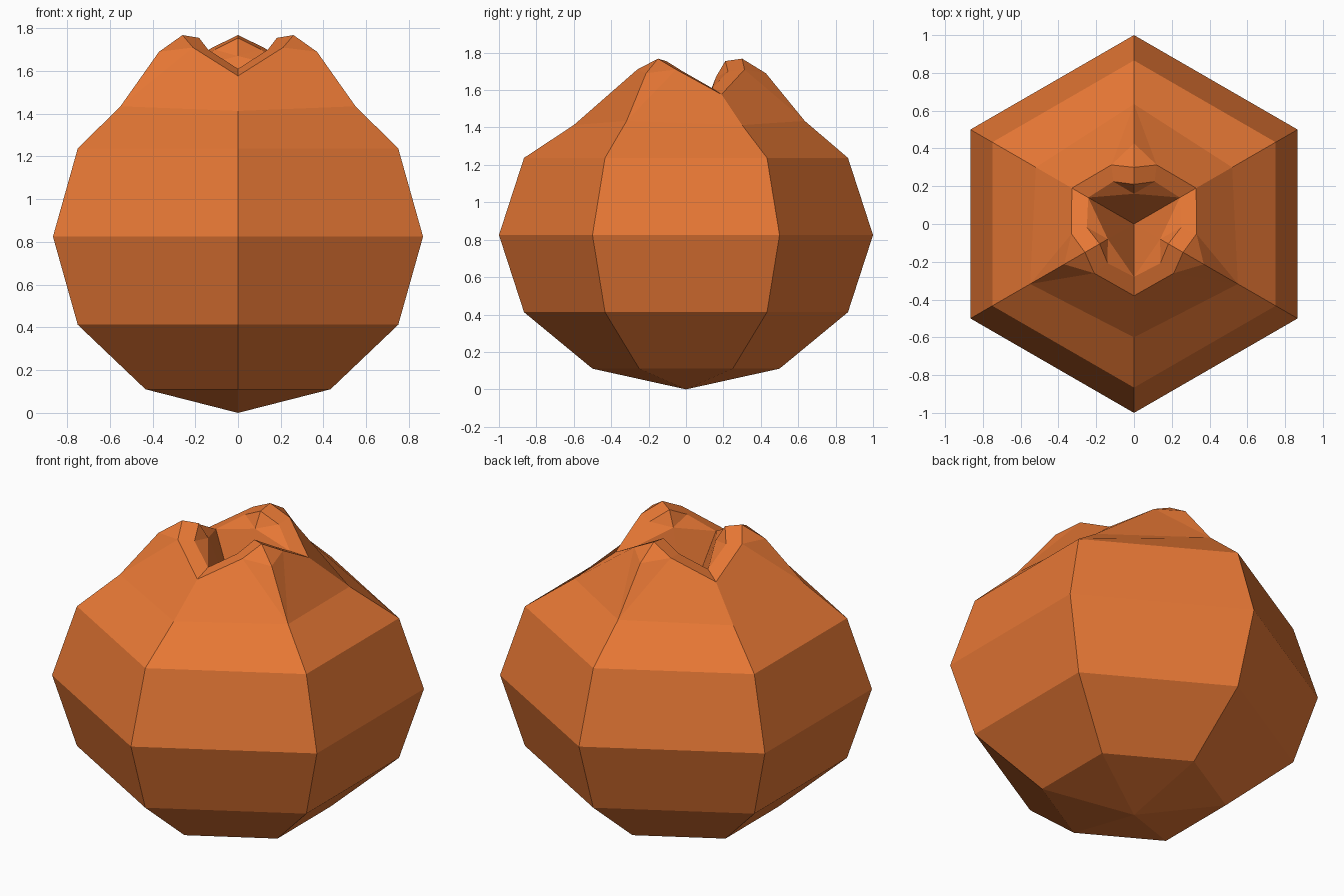
import bpy, bmesh, math

if "Cube" in bpy.data.objects:
    bpy.data.objects.remove(bpy.data.objects["Cube"])

orange = bpy.data.materials.new("burnt orange")
orange.diffuse_color = (0.79, 0.185, 0.035, 1)
orange.use_nodes = True
orange.node_tree.nodes["Principled BSDF"].inputs["Base Color"].default_value = orange.diffuse_color

bm = bmesh.new()

def pt(deg, r, z):
    a = math.radians(deg)
    return bm.verts.new((r * math.cos(a), r * math.sin(a), z))

# Six-sided rounded body: lower pole and four latitude rings
H = 0.825
base = bm.verts.new((0, 0, 0))
rings = []
for lat in (-60, -30, 0, 30):
    a = math.radians(lat)
    rings.append([pt(-90 + 60 * i, math.cos(a), H + H * math.sin(a)) for i in range(6)])
for i in range(6):
    j = (i + 1) % 6
    bm.faces.new((base, rings[0][j], rings[0][i]))
    for lo, hi in zip(rings, rings[1:]):
        bm.faces.new((lo[i], lo[j], hi[j], hi[i]))
shoulder = rings[-1]

# Gathered mouth: three notches (even corners) and three raised lobes (odd corners)
notch_profile = ((0.60, 1.413), (0.38, 1.577), (0.28, 1.61))
lobe_profile = ((0.635, 1.435), (0.427, 1.69), (0.30, 1.768), (0.21, 1.755), (0.16, 1.67))
cols = [[pt(-90 + 60 * i, r, z) for r, z in (lobe_profile if i % 2 else notch_profile)]
        for i in range(6)]
pole = bm.verts.new((0, 0, 1.25))

for i in range(6):
    j = (i + 1) % 6
    n, l = (cols[j], cols[i]) if i % 2 else (cols[i], cols[j])
    sn, sl = (shoulder[j], shoulder[i]) if i % 2 else (shoulder[i], shoulder[j])
    turn = 1 if i % 2 else -1
    lobe_deg = -90 + 60 * (i if i % 2 else i + 1)
    outer = pt(lobe_deg + turn * 21, 0.335, 1.71)
    inner = pt(lobe_deg + turn * 26, 0.25, 1.70)
    patch = [
        (sn, sl, l[0], n[0]),                            # shoulder slope
        (n[0], l[0], outer, n[1]), (l[0], l[1], outer),  # neck
        (l[1], l[2], outer),                             # lobe crest
        (n[1], outer, inner, n[2]), (outer, l[2], l[3], inner),  # lip
        (inner, l[3], l[4]), (n[2], inner, l[4]),        # inner wall
        (n[2], l[4], pole),                              # pit
    ]
    for f in patch:
        bm.faces.new(f[::-1] if i % 2 else f)

bmesh.ops.remove_doubles(bm, verts=bm.verts, dist=1e-5)
bmesh.ops.recalc_face_normals(bm, faces=bm.faces)
me = bpy.data.meshes.new("pouch_body")
bm.to_mesh(me)
bm.free()
me.materials.append(orange)
bpy.context.collection.objects.link(bpy.data.objects.new("pouch_body", me))
